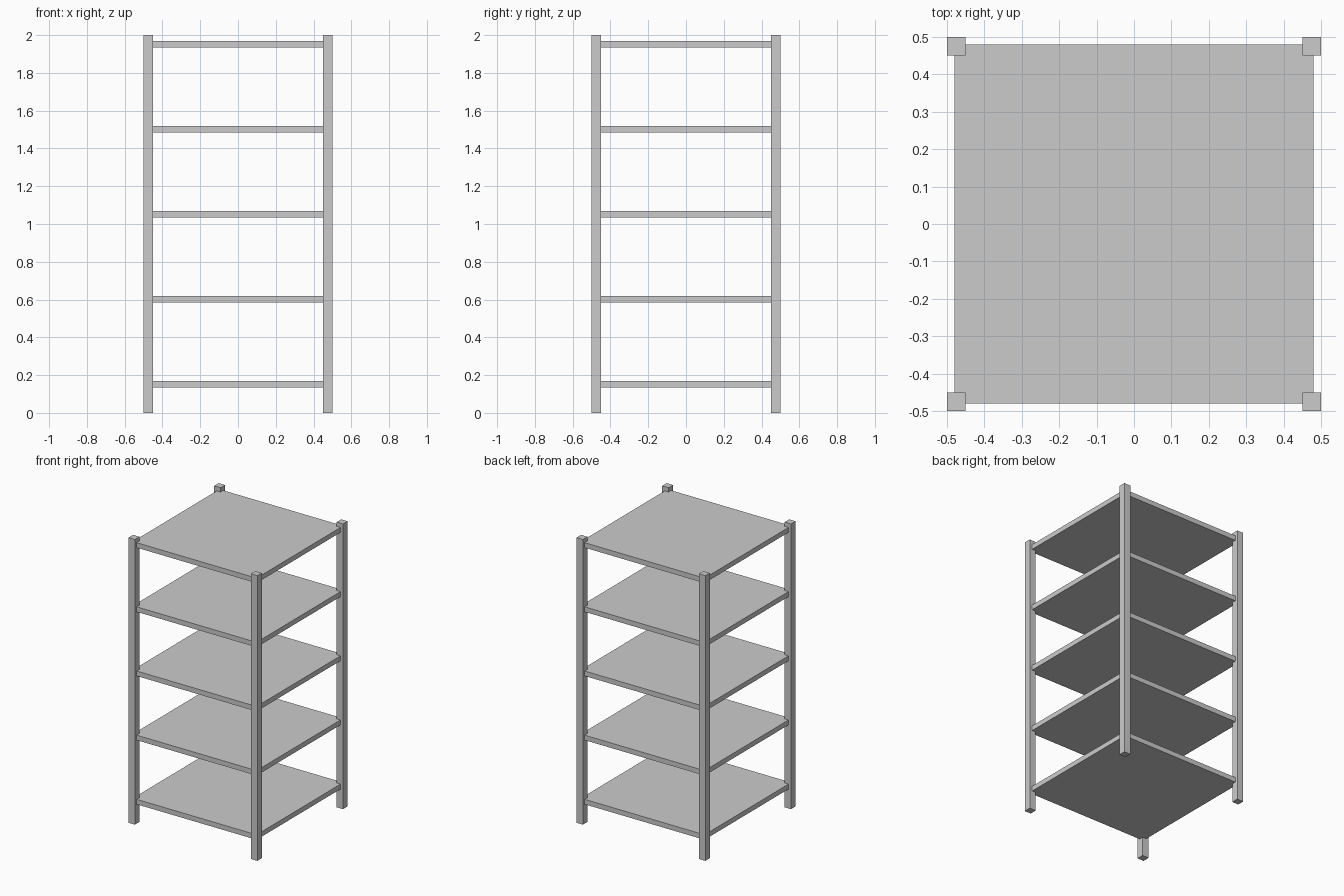
import bpy

if "Cube" in bpy.data.objects:
    bpy.data.objects.remove(bpy.data.objects["Cube"])


def box(name, size, center):
    bpy.ops.mesh.primitive_cube_add(size=1, location=center)
    ob = bpy.context.object
    ob.name = name
    ob.scale = size
    bpy.ops.object.transform_apply(location=False, rotation=False, scale=True)
    return ob


# Four square corner posts
POST, HEIGHT = 0.05, 2.0
offset = 0.5 - POST / 2
for side, sx in (("left", -1), ("right", 1)):
    for end, sy in (("front", -1), ("back", 1)):
        box(f"{end}_{side}_post", (POST, POST, HEIGHT),
            (sx * offset, sy * offset, HEIGHT / 2))

# Five evenly spaced shelves, let into the posts
SHELF, THICK = 0.96, 0.035
for i in range(5):
    top = 0.17 + 0.45 * i
    box(f"shelf_{i + 1}", (SHELF, SHELF, THICK), (0, 0, top - THICK / 2))
